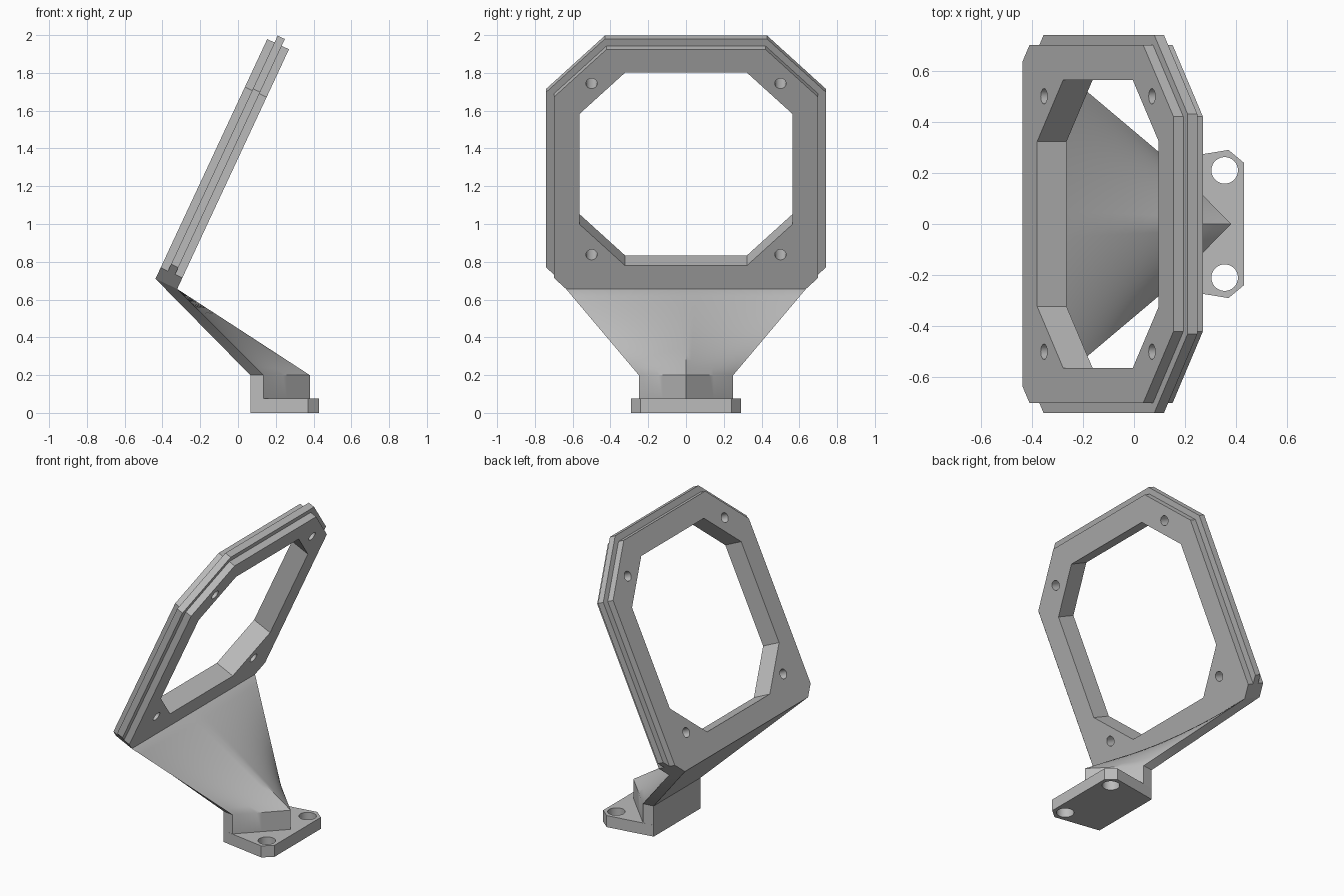
import bpy, bmesh, math
from mathutils import Matrix, Vector

cube = bpy.data.objects.get("Cube")
if cube:
    bpy.data.objects.remove(cube, do_unlink=True)

grey = bpy.data.materials.new("plain grey")
grey.use_nodes = True
colour = (0.5, 0.5, 0.5, 1)
grey.diffuse_color = colour
grey.node_tree.nodes["Principled BSDF"].inputs["Base Color"].default_value = colour


def finish(name, bm):
    bmesh.ops.recalc_face_normals(bm, faces=bm.faces[:])
    mesh = bpy.data.meshes.new(name)
    bm.to_mesh(mesh)
    bm.free()
    mesh.materials.append(grey)
    obj = bpy.data.objects.new(name, mesh)
    bpy.context.collection.objects.link(obj)
    return obj


def loft(name, rings):
    """Join closed rings of points and cap both ends."""
    bm = bmesh.new()
    rows = [[bm.verts.new(p) for p in ring] for ring in rings]
    for low, high in zip(rows, rows[1:]):
        for i in range(len(low)):
            j = (i + 1) % len(low)
            bm.faces.new((low[i], low[j], high[j], high[i]))
    bm.faces.new(rows[0])
    bm.faces.new(rows[-1])
    return finish(name, bm)


def prism(name, half, z0, z1):
    """Extrude an outline mirrored across its middle axis."""
    outline = half + [(-x, y) for x, y in reversed(half)]
    return loft(name, [[(x, y, z) for x, y in outline] for z in (z0, z1)])


def drill(name, x, y, radius, z0, z1):
    ring = [(x + radius * math.cos(a), y + radius * math.sin(a))
            for a in (math.tau * i / 32 for i in range(32))]
    return loft(name, [[(px, py, z) for px, py in ring] for z in (z0, z1)])


def combine(obj, other, operation):
    other.hide_render = True
    mod = obj.modifiers.new("combine", "BOOLEAN")
    mod.operation = operation
    mod.solver = "EXACT"
    mod.object = other
    bpy.context.view_layer.objects.active = obj
    bpy.ops.object.modifier_apply(modifier=mod.name)
    bpy.data.objects.remove(other, do_unlink=True)


def smooth(obj):
    bpy.ops.object.select_all(action="DESELECT")
    obj.select_set(True)
    bpy.context.view_layer.objects.active = obj
    bpy.ops.object.shade_smooth_by_angle(angle=math.radians(30))


# Tilted frame, drawn flat: local x = width, y = height, z = facing direction
thick, edge, foot = 0.127, 0.70, 0.635
frame = prism("frame", [(foot, -edge), (edge, -foot), (edge, 0.42), (0.42, edge)], -thick, 0)
rim = prism("rim", [(foot, -edge), (0.74, -0.595), (0.74, 0.43), (0.43, 0.74)],
            -0.0845, -0.0425)
combine(frame, rim, "UNION")
window = prism("window_cutter", [(0.323, -0.563), (0.563, -0.323), (0.563, 0.323),
                                 (0.323, 0.563)], -0.3, 0.2)
combine(frame, window, "DIFFERENCE")
for sx in (-1, 1):
    for sy in (-1, 1):
        combine(frame, drill("screw_cutter", sx * 0.5, sy * 0.5, 0.03, -0.3, 0.2),
                "DIFFERENCE")
tilt = math.radians(25)
across = Vector((0, 1, 0))
up = Vector((math.sin(tilt), 0, math.cos(tilt)))
facing = Vector((math.cos(tilt), 0, -math.sin(tilt)))
centre = Vector((-0.026, 0, 1.2906))
place = Matrix((across, up, facing)).transposed().to_4x4()
place.translation = centre
frame.data.transform(place)
smooth(frame)

# Foot plate with two bolt holes
plate = prism("foot_plate", [(0.24, 0.065), (0.29, 0.37), (0.24, 0.43)], 0, 0.075)
for side in (-1, 1):
    combine(plate, drill("bolt_cutter", side * 0.21, 0.355, 0.052, -0.1, 0.2), "DIFFERENCE")
plate.data.transform(Matrix(((0, 1, 0, 0), (1, 0, 0, 0), (0, 0, 1, 0), (0, 0, 0, 1))))
plate.data.flip_normals()
smooth(plate)

# Neck: wedge block that spreads into the lower edge of the frame
steps = 12


def ring(corners):
    left, middle, right, back_right, back_left = [Vector(c) for c in corners]
    points = [left.lerp(middle, i / steps) for i in range(steps)]
    points += [middle.lerp(right, i / steps) for i in range(steps + 1)]
    return points + [back_right, back_left]


def wedge(z):
    return ring([(0.135, 0.25, z), (0.38, 0, z), (0.135, -0.25, z),
                 (0.065, -0.24, z), (0.065, 0.24, z)])


top = ring([place @ Vector(p) for p in (
    (foot, -edge, 0), (0, -edge, 0), (-foot, -edge, 0),
    (-foot, -edge, -thick), (foot, -edge, -thick))])
base = wedge(0.2)
levels = [[a.lerp(b, k / steps) for a, b in zip(base, top)] for k in range(steps + 1)]
smooth(loft("neck", [wedge(0.075)] + levels))
